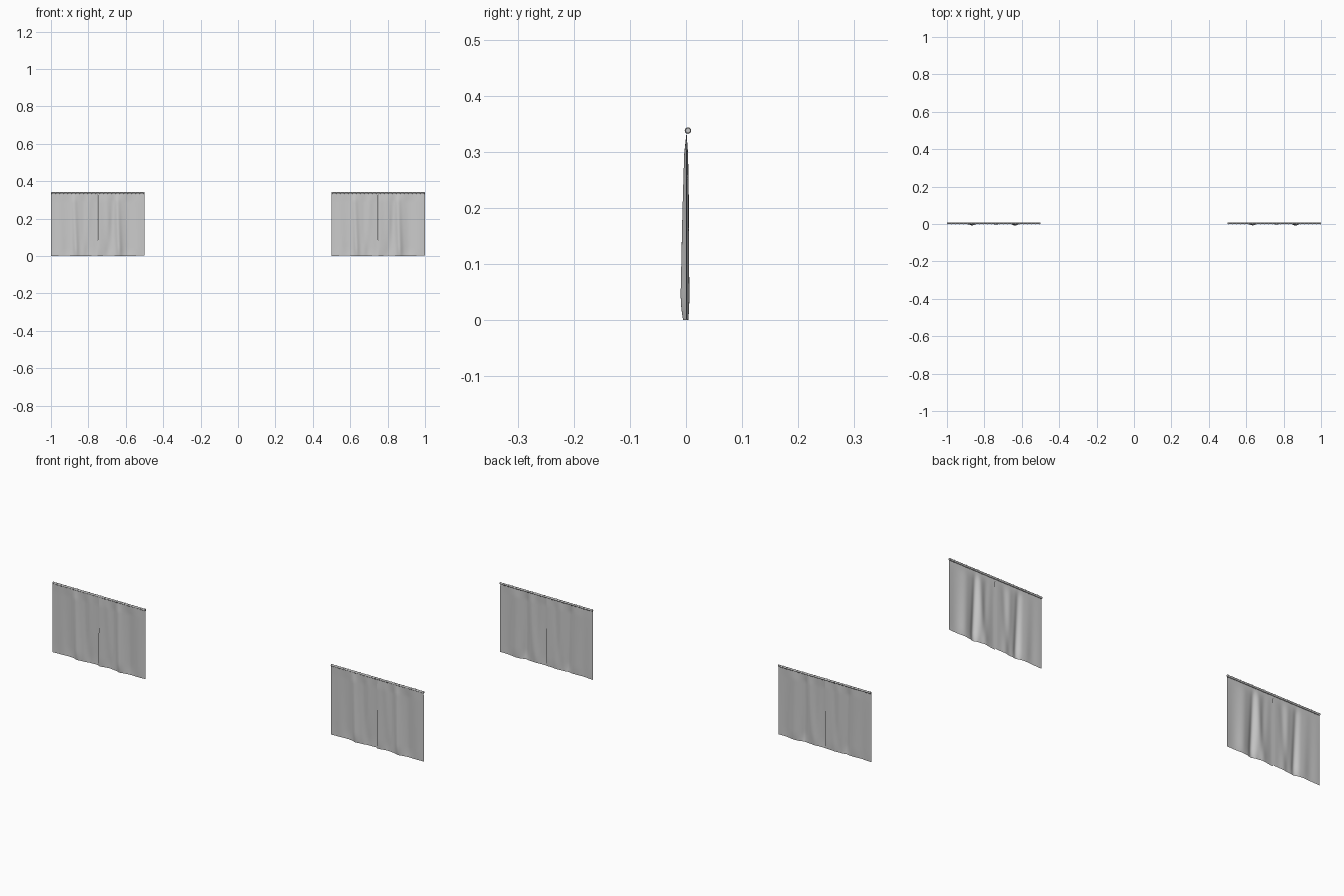
import bpy, bmesh
from math import sin, cos, pi, exp, radians

if "Cube" in bpy.data.objects:
    bpy.data.objects.remove(bpy.data.objects["Cube"])

TOP = 0.335          # hanging height of the cloth
ROD_Y, ROD_Z = 0.0035, 0.338
NX, NZ = 64, 32


def fold(u, centre, width):
    return exp(-((u - centre) / width) ** 2)


def cloth_depth(u, t, side):
    """y of the cloth; u = 0 outer edge to 1 inner edge, t = 0 top to 1 hem."""
    grow = min(1, t / 0.12) * 0.45 + 0.55 * t
    hem = 1 - 0.45 * max(0, (t - 0.85) / 0.15) ** 2
    slant = 0.05 * (1 - t) * side
    y = 0.0015 * cos(5 * pi * u + side)
    y -= 0.010 * fold(u, 0.54 + slant, 0.06)          # deep main fold
    y += 0.006 * fold(u, 0.66 - 0.5 * slant + 0.10 * t, 0.08)
    y -= 0.004 * fold(u, 0.82 - 0.10 * t, 0.07)       # slanted drape
    y += 0.004 * fold(u, 0.33 + slant, 0.10)
    y -= 0.0035 * side * fold(u, 1.0, 0.09)           # inner edges part in depth
    return 0.001 + y * grow * hem


def panel(name, x_outer, x_inner, side):
    bm = bmesh.new()
    rows = []
    for j in range(NZ + 1):
        t = j / NZ
        row = []
        for i in range(NX + 1):
            u = i / NX
            part = 0.0015 * sin(pi * min(1, t * 1.3)) * u ** 8
            x = x_outer + (x_inner - x_outer) * u - side * -part
            lift = 0.0012 * (1 + sin(9 * u + side)) * t
            z = TOP * (1 - t) + lift
            row.append(bm.verts.new((x, cloth_depth(u, t, side), z)))
        rows.append(row)
    for a, b in zip(rows, rows[1:]):
        for i in range(NX):
            f = bm.faces.new((a[i], b[i], b[i + 1], a[i + 1]))
            f.smooth = True
    bmesh.ops.recalc_face_normals(bm, faces=bm.faces)
    bm.faces.ensure_lookup_table()
    if bm.faces[0].normal.y > 0:
        bmesh.ops.reverse_faces(bm, faces=bm.faces)
    me = bpy.data.meshes.new(name)
    bm.to_mesh(me)
    bm.free()
    bpy.context.collection.objects.link(bpy.data.objects.new(name, me))


def curtain_set(label, cx):
    # two cloth panels meeting in the middle
    panel(label + "_curtain_left", cx - 0.25, cx, -1)
    panel(label + "_curtain_right", cx + 0.25, cx, 1)
    # rod
    bpy.ops.mesh.primitive_cylinder_add(vertices=16, radius=0.0045, depth=0.5,
                                        location=(cx, ROD_Y, ROD_Z),
                                        rotation=(0, pi / 2, 0))
    bpy.context.object.name = label + "_curtain_rod"
    bpy.ops.object.shade_smooth_by_angle(angle=radians(40))
    # rings along the rod
    count = 24
    for k in range(count):
        x = cx - 0.246 + 0.492 * k / (count - 1)
        bpy.ops.mesh.primitive_torus_add(major_radius=0.0046, minor_radius=0.0012,
                                         major_segments=16, minor_segments=6,
                                         location=(x, ROD_Y, ROD_Z),
                                         rotation=(0, pi / 2, 0))
        bpy.context.object.name = label + "_curtain_ring"
        bpy.ops.object.shade_smooth_by_angle(angle=radians(60))


curtain_set("left", -0.75)
curtain_set("right", 0.75)
